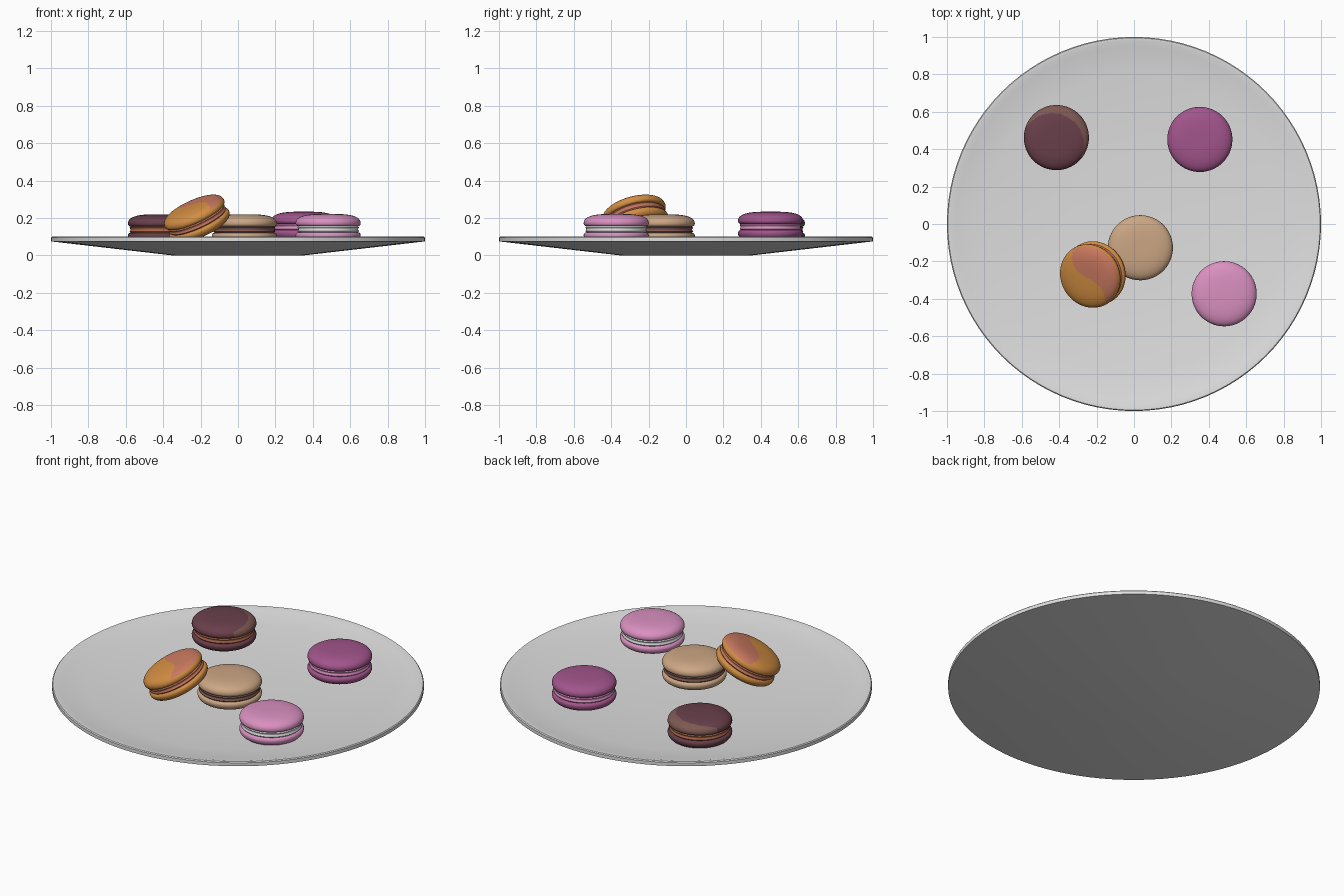
import bpy, bmesh, math
from mathutils import Matrix, Vector

if "Cube" in bpy.data.objects:
    bpy.data.objects.remove(bpy.data.objects["Cube"])

COLOURS = {
    "porcelain": (0.74, 0.74, 0.74), "maroon": (0.14, 0.05, 0.07),
    "cocoa": (0.21, 0.10, 0.085), "rust": (0.42, 0.14, 0.07),
    "orange": (0.65, 0.27, 0.055), "salmon": (0.58, 0.19, 0.115),
    "tan": (0.60, 0.38, 0.23), "purple": (0.36, 0.09, 0.26),
    "pink": (0.70, 0.28, 0.53),
}
MATS = {}
for name, rgb in COLOURS.items():
    MATS[name] = bpy.data.materials.new(name)
    MATS[name].diffuse_color = (*rgb, 1)


def revolve(name, profile, mats, segs=64, matrix=Matrix(), rule=None):
    """Spin an (r, z) profile around z; rule picks the faces of the second colour."""
    bm = bmesh.new()
    rings = []
    for r, z in profile:
        if r < 1e-5:
            rings.append([bm.verts.new((0, 0, z))] * segs)
        else:
            rings.append([bm.verts.new((r * math.cos(2 * math.pi * i / segs),
                                        r * math.sin(2 * math.pi * i / segs), z))
                          for i in range(segs)])
    for a, b in zip(rings, rings[1:]):
        for i in range(segs):
            j = (i + 1) % segs
            corners = list(dict.fromkeys([a[i], a[j], b[j], b[i]]))
            face = bm.faces.new(corners)
            if rule and rule(face.calc_center_median()):
                face.material_index = 1
    bmesh.ops.recalc_face_normals(bm, faces=bm.faces[:])
    mesh = bpy.data.meshes.new(name)
    bm.to_mesh(mesh)
    bm.free()
    for m in mats:
        mesh.materials.append(MATS[m])
    ob = bpy.data.objects.new(name, mesh)
    bpy.context.collection.objects.link(ob)
    ob.matrix_world = matrix
    bpy.ops.object.select_all(action='DESELECT')
    ob.select_set(True)
    bpy.context.view_layer.objects.active = ob
    bpy.ops.object.shade_smooth_by_angle(angle=math.radians(40))
    return ob


# Shallow plate with a conical underside and a small flat foot
revolve("plate", [(0, 0.05), (0.35, 0.052), (0.6, 0.062), (0.8, 0.078),
                  (0.95, 0.092), (0.98, 0.1), (0.995, 0.1), (1, 0.095),
                  (1, 0.075), (0.35, 0), (0, 0)], ["porcelain"], segs=96)


def shell_profile(sign):
    """Flattened dome with a narrow foot, closed by a flat inner face."""
    n = 28
    pts = [(0.174 * math.sin(t) ** 0.62, 0.03 + 0.052 * math.cos(t) ** 0.8)
           for t in (math.pi / 2 * k / n for k in range(n))]
    pts += [(0.174, 0.03), (0.171, 0.022), (0.164, 0.017), (0, 0.017)]
    return [(r, sign * z) for r, z in pts]


def macaron(name, centre, shell, filling, patch=None, rule=None, tilt=Matrix()):
    m = Matrix.Translation(Vector(centre)) @ tilt
    revolve(name + "_top_shell", shell_profile(1), [shell] + ([patch] if patch else []),
            matrix=m, rule=rule, segs=96)
    revolve(name + "_bottom_shell", shell_profile(-1), [shell], matrix=m)
    # filling with two soft layers
    revolve(name + "_filling", [(0, 0.018), (0.158, 0.018), (0.165, 0.010), (0.160, 0.002),
                                (0.160, -0.002), (0.165, -0.010), (0.158, -0.018),
                                (0, -0.018)], [filling], matrix=m)


# Glaze patches: a crescent on the maroon rim, a wavy patch on the orange top
def crescent(p):
    return math.hypot(p.x + 0.02, p.y + 0.035) > 0.166 and p.x * 0.5 + p.y * 0.85 > -0.02


UP = math.radians(31)      # direction in which the leaning macaron rises


def wavy(p):
    u = p.x * math.cos(UP) + p.y * math.sin(UP)
    v = -p.x * math.sin(UP) + p.y * math.cos(UP)
    return u > 0.005 - 0.035 * math.sin(18 * v) and p.z > 0.052


lean = Matrix.Rotation(math.radians(-28), 4, Vector((-math.sin(UP), math.cos(UP), 0)))

macaron("maroon_macaron", (-0.415, 0.462, 0.138), "maroon", "rust", "cocoa", crescent)
macaron("purple_macaron", (0.352, 0.452, 0.152), "purple", "pink")
macaron("pink_macaron", (0.482, -0.373, 0.140), "pink", "porcelain")
macaron("tan_macaron", (0.034, -0.127, 0.138), "tan", "cocoa")
macaron("orange_macaron", (-0.220, -0.270, 0.197), "orange", "salmon", "salmon", wavy, lean)

for m in bpy.data.materials:
    if m.users and not m.is_grease_pencil:
        m.use_nodes = True
        m.node_tree.nodes["Principled BSDF"].inputs["Base Color"].default_value = m.diffuse_color
